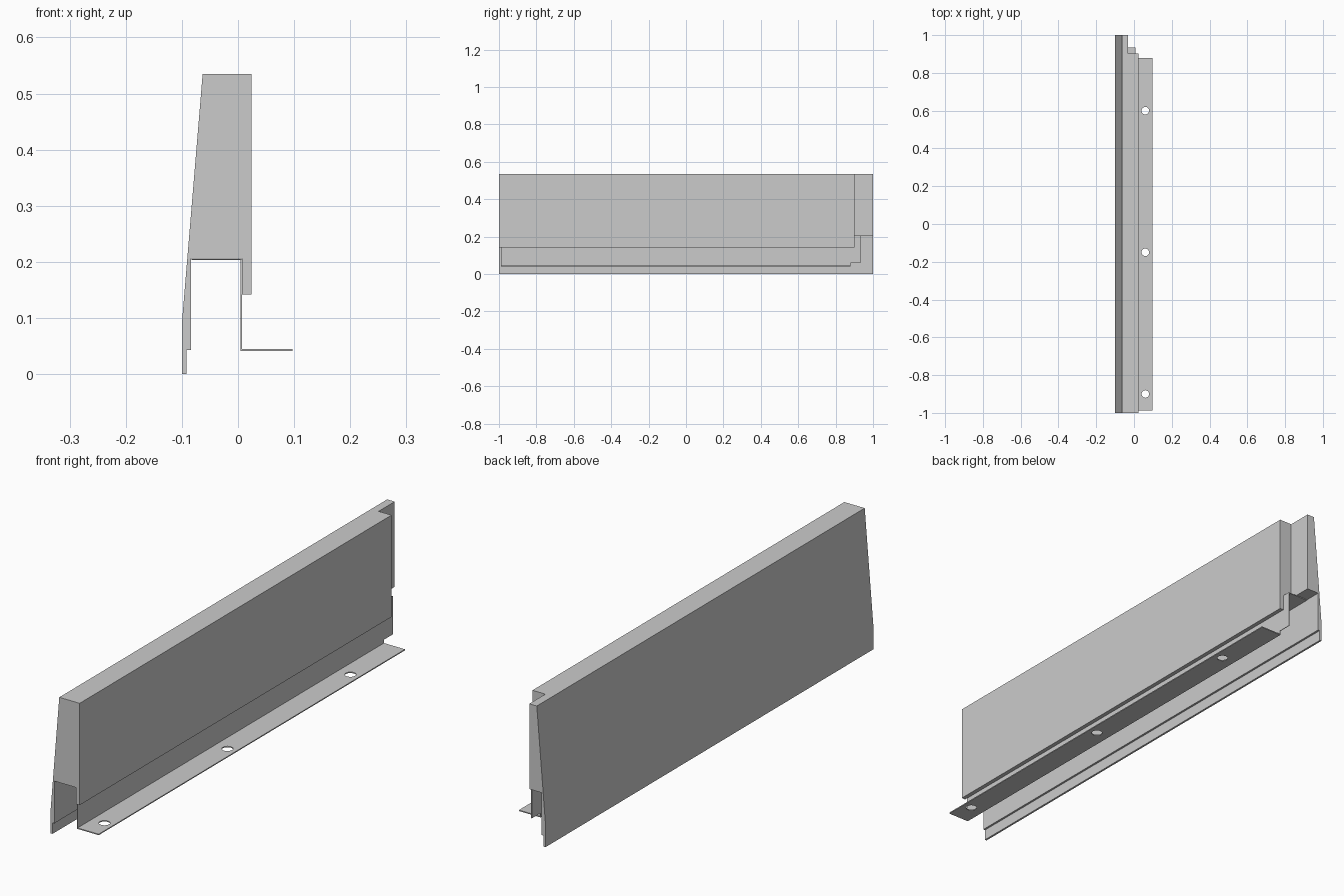
import bpy, bmesh
from mathutils import Matrix

if "Cube" in bpy.data.objects:
    bpy.data.objects.remove(bpy.data.objects["Cube"])


def extrude_profile(name, pts, y0, y1):
    """Closed x/z outline swept along y."""
    bm = bmesh.new()
    face = bm.faces.new([bm.verts.new((x, y0, z)) for x, z in pts])
    out = bmesh.ops.extrude_face_region(bm, geom=[face])
    moved = [v for v in out["geom"] if isinstance(v, bmesh.types.BMVert)]
    bmesh.ops.translate(bm, verts=moved, vec=(0, y1 - y0, 0))
    bmesh.ops.recalc_face_normals(bm, faces=bm.faces)
    return finish(name, bm)


def finish(name, bm):
    mesh = bpy.data.meshes.new(name)
    bm.to_mesh(mesh)
    bm.free()
    obj = bpy.data.objects.new(name, mesh)
    bpy.context.collection.objects.link(obj)
    return obj


def box(name, x0, x1, y0, y1, z0, z1):
    return extrude_profile(name, [(x0, z0), (x1, z0), (x1, z1), (x0, z1)], y0, y1)


def cylinder(name, x, y, z, radius, depth):
    bm = bmesh.new()
    bmesh.ops.create_cone(bm, cap_ends=True, segments=32, radius1=radius,
                          radius2=radius, depth=depth,
                          matrix=Matrix.Translation((x, y, z)))
    return finish(name, bm)


def cut(obj, cutter):
    cutter.hide_render = True
    mod = obj.modifiers.new("cut", 'BOOLEAN')
    mod.operation, mod.solver, mod.object = 'DIFFERENCE', 'EXACT', cutter
    bpy.context.view_layer.objects.active = obj
    bpy.ops.object.modifier_apply(modifier=mod.name)
    bpy.data.objects.remove(cutter)


# Tapered panel with a groove underneath and a thin lip at the outer edge
panel = extrude_profile("panel", [
    (-0.1, 0), (-0.1, 0.09), (-0.063, 0.535), (0.024, 0.535),
    (0.024, 0.142), (0.0075, 0.142), (0.0075, 0.206), (-0.084, 0.206),
    (-0.084, 0.043), (-0.092, 0.043), (-0.092, 0)], -1, 1)

# Corner rebate at the rear end of the panel
cut(panel, box("rebate_cutter", -0.031, 0.1, 0.902, 1.1, 0.1, 0.6))

# Sheet-metal bracket: top flange in the groove, upright web, mounting flange
bracket = extrude_profile("mounting_bracket", [
    (-0.083, 0.2055), (0.007, 0.2055), (0.007, 0.045), (0.097, 0.045),
    (0.097, 0.041), (0.0045, 0.041), (0.0045, 0.203), (-0.083, 0.203)],
    -0.988, 0.934)

# Trim the lower flange back at the rear, then drill the screw holes
cut(bracket, box("trim_cutter", -0.05, 0.2, 0.88, 1.1, 0, 0.058))
for y in (-0.9, -0.15, 0.6):
    cut(bracket, cylinder("hole_cutter", 0.06, y, 0.043, 0.02, 0.05))
